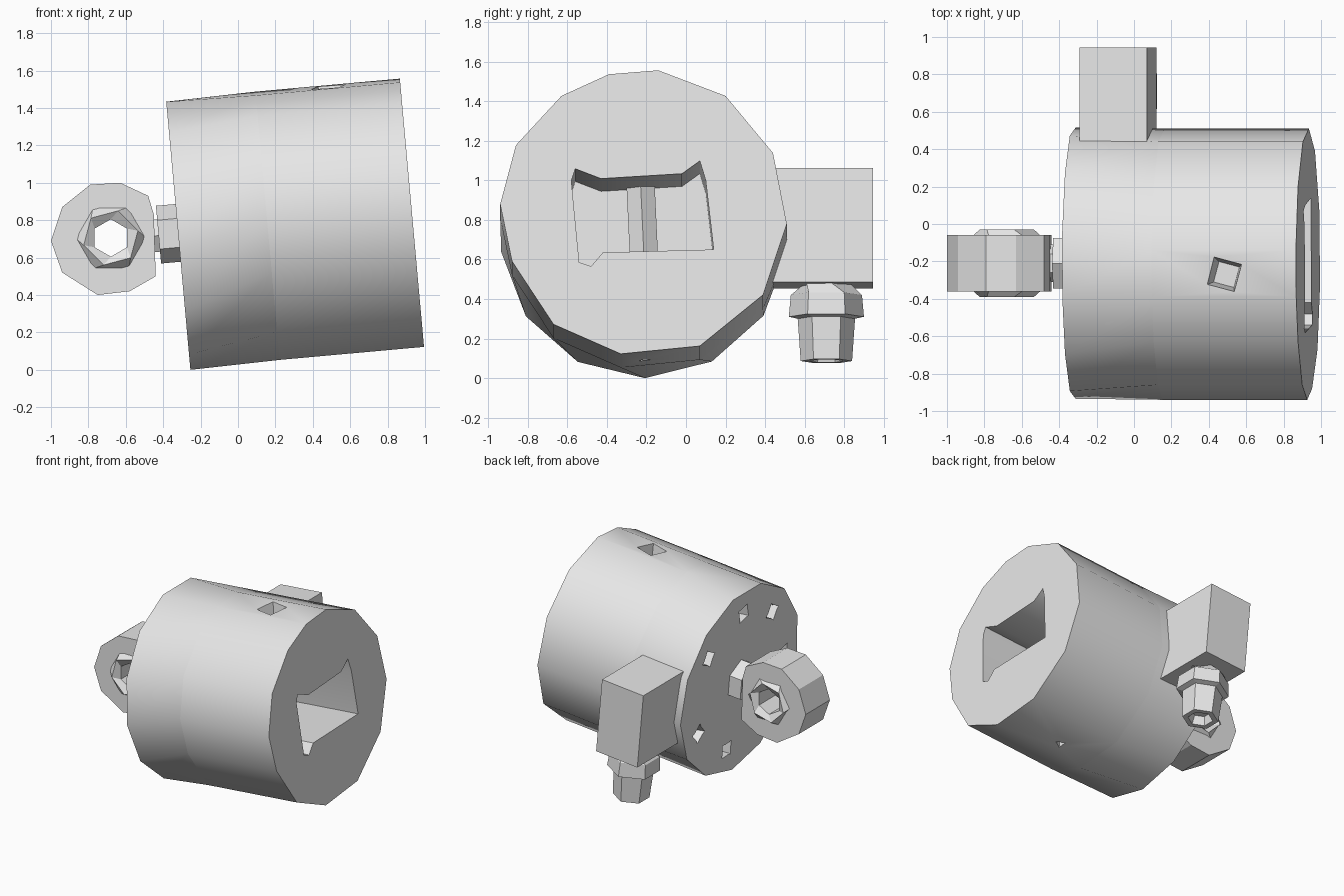
import bpy, bmesh, math
from mathutils import Vector, Matrix

cube = bpy.data.objects.get("Cube")
if cube:
    bpy.data.objects.remove(cube, do_unlink=True)

grey = bpy.data.materials.new("plain_grey")
grey.use_nodes = True
grey.diffuse_color = (0.8, 0.8, 0.8, 1)
grey.node_tree.nodes["Principled BSDF"].inputs["Base Color"].default_value = (0.8, 0.8, 0.8, 1)

# Frame of the tilted drum: local x runs along its axis from the rear face
TILT = Matrix.Translation((-0.32, -0.21, 0.727)) @ Matrix.Rotation(math.radians(-5.15), 4, 'Y')
UPRIGHT = Matrix.Identity(4)


def loft(name, rings, frame=TILT, closed=False):
    """Skin a list of equal rings; cap the ends or close into a loop."""
    bm = bmesh.new()
    rows = [[bm.verts.new(frame @ Vector(p)) for p in ring] for ring in rings]
    n = len(rows[0])
    pairs = list(zip(rows, rows[1:]))
    if closed:
        pairs.append((rows[-1], rows[0]))
    else:
        bm.faces.new(rows[0])
        bm.faces.new(rows[-1])
    for a, b in pairs:
        for i in range(n):
            j = (i + 1) % n
            bm.faces.new((a[i], a[j], b[j], b[i]))
    bmesh.ops.recalc_face_normals(bm, faces=bm.faces)
    mesh = bpy.data.meshes.new(name)
    bm.to_mesh(mesh)
    bm.free()
    mesh.materials.append(grey)
    obj = bpy.data.objects.new(name, mesh)
    bpy.context.collection.objects.link(obj)
    return obj


def circle(axis, pos, centre, r, n, start=0.0):
    """Ring of n points around an axis; centre holds the other two coordinates."""
    ring = []
    for i in range(n):
        a = math.radians(start) + math.tau * i / n
        p = [centre[0] + r * math.cos(a), centre[1] + r * math.sin(a)]
        p.insert("xyz".index(axis), pos)
        ring.append(p)
    return ring


def along_x(outline, x):
    return [(x, y, z) for y, z in outline]


def cut(obj, cutters):
    """Subtract the cutters and remove them."""
    for c in cutters:
        mod = obj.modifiers.new("cut", 'BOOLEAN')
        mod.operation = 'DIFFERENCE'
        mod.solver = 'EXACT'
        mod.object = c
    bpy.context.view_layer.update()
    result = obj.evaluated_get(bpy.context.evaluated_depsgraph_get())
    mesh = bpy.data.meshes.new_from_object(result)
    obj.modifiers.clear()
    obj.data = mesh
    for c in cutters:
        bpy.data.objects.remove(c, do_unlink=True)


SEAM, LENGTH = 0.48, 1.255

# Main drum: faceted cylinder with an open socket in its end
drum_outline = [(-.18, .70), (.07, .72), (.41, .59), (.65, .30), (.72, -.06), (.60, -.42),
                (.28, -.68), (-.12, -.72), (-.46, -.57), (-.67, -.25), (-.73, .04),
                (-.65, .34), (-.42, .59)]
drum = loft("main_drum", [along_x(drum_outline, SEAM), along_x(drum_outline, LENGTH)])
socket_outline = [(-.37, .16), (-.35, .22), (-.22, .17), (.19, .195), (.28, .26), (.31, .16),
                  (.35, -.19), (-.21, -.205), (-.27, -.275), (-.33, -.255)]
socket = loft("socket_cutter", [along_x(socket_outline, SEAM + 0.06), along_x(socket_outline, LENGTH + 0.1)])
top_port = loft("top_port_cutter", [circle('z', 0.58, (0.87, -0.06), 0.08, 4, 30),
                                    circle('z', 0.8, (0.87, -0.06), 0.125, 4, 30)])
drain = loft("drain_cutter", [circle('z', -0.8, (0.77, 0.0), 0.05, 3),
                              circle('z', -0.62, (0.77, 0.0), 0.03, 3)])
cut(drum, [socket, top_port, drain])

# Upright post at the back of the socket
loft("socket_post", [circle('z', -0.23, (0.6, 0.0), 0.075, 5), circle('z', 0.2, (0.6, -0.02), 0.075, 5)])

# Rear cap: its facets twist between the seam and the rear face
rear_outline = [(0.73 * math.sin(a), 0.73 * math.cos(a))
                for a in (math.radians(-14) + math.tau * i / 13 for i in range(13))]
cap = loft("rear_cap", [along_x(rear_outline, 0), along_x(drum_outline, SEAM)])
holes = []
for k, deg in enumerate((131, 88, 38, -28, -80, -130, 180)):
    a = math.radians(deg)
    c = (0.54 * math.cos(a), 0.54 * math.sin(a))
    holes.append(loft("bolt_hole_cutter", [circle('x', -0.05, c, 0.085, 4, deg + 30),
                                           circle('x', 0.09, c, 0.065, 4, deg + 45)]))
cut(cap, holes)

# Connector box on the side
x0, x1, z0, z1 = 0.057, 0.417, -0.28, 0.30
box_outline = [(x0, z0), (x1, z0), (x1, z1), (x0, z1)]
loft("connector_box", [[(x, y, z) for x, z in box_outline] for y in (0.6, 1.155)])

# Cable gland hanging from the box, with a hollow mouth
gland = [(-0.26, 0.12, 0), (-0.33, 0.18, 30), (-0.44, 0.19, 30), (-0.45, 0.145, 30),
         (-0.665, 0.13, 30), (-0.665, 0.09, 30), (-0.6, 0.07, 30)]
loft("cable_gland", [circle('z', z, (0.24, 0.92), r, 6, a) for z, r, a in gland])

# Hexagonal nut and neck joining the eye to the drum
loft("rod_nut", [circle('x', x, (0.0, 0.005), 0.155, 6, 30) for x in (-0.105, 0.01)])
loft("rod_neck", [circle('x', x, (0.0, 0.0), 0.1, 6) for x in (-0.2, -0.09)])

# Rod eye: faceted ring with a flat side towards the nut
eye_outline = [(-1.0, .69), (-.94, .87), (-.79, .99), (-.63, 1.0), (-.48, .93), (-.45, .83),
               (-.44, .5), (-.58, .42), (-.75, .4), (-.94, .52)]
eye = loft("rod_eye", [[(x, y, z) for x, z in eye_outline] for y in (-0.36, -0.06)], UPRIGHT)
BORE = (-0.68, 0.705)
cut(eye, [loft("bore_cutter", [circle('y', y, BORE, 0.14, 8) for y in (-0.5, 0.1)], UPRIGHT)])

# Bushing: hollow hexagonal sleeve standing proud of both sides
section = [(.19, -.07, 0), (.15, -.03, 15), (.10, -.06, 30), (.10, -.36, 30), (.15, -.39, 15), (.19, -.35, 0)]
loft("eye_bushing", [circle('y', y, BORE, r, 6, a) for r, y, a in section], UPRIGHT, closed=True)

# Soft shading on the drum facets, sharp everywhere else
for o in bpy.context.selected_objects:
    o.select_set(False)
for o in (drum, cap):
    o.select_set(True)
bpy.context.view_layer.objects.active = drum
bpy.ops.object.shade_smooth_by_angle(angle=math.radians(35))
